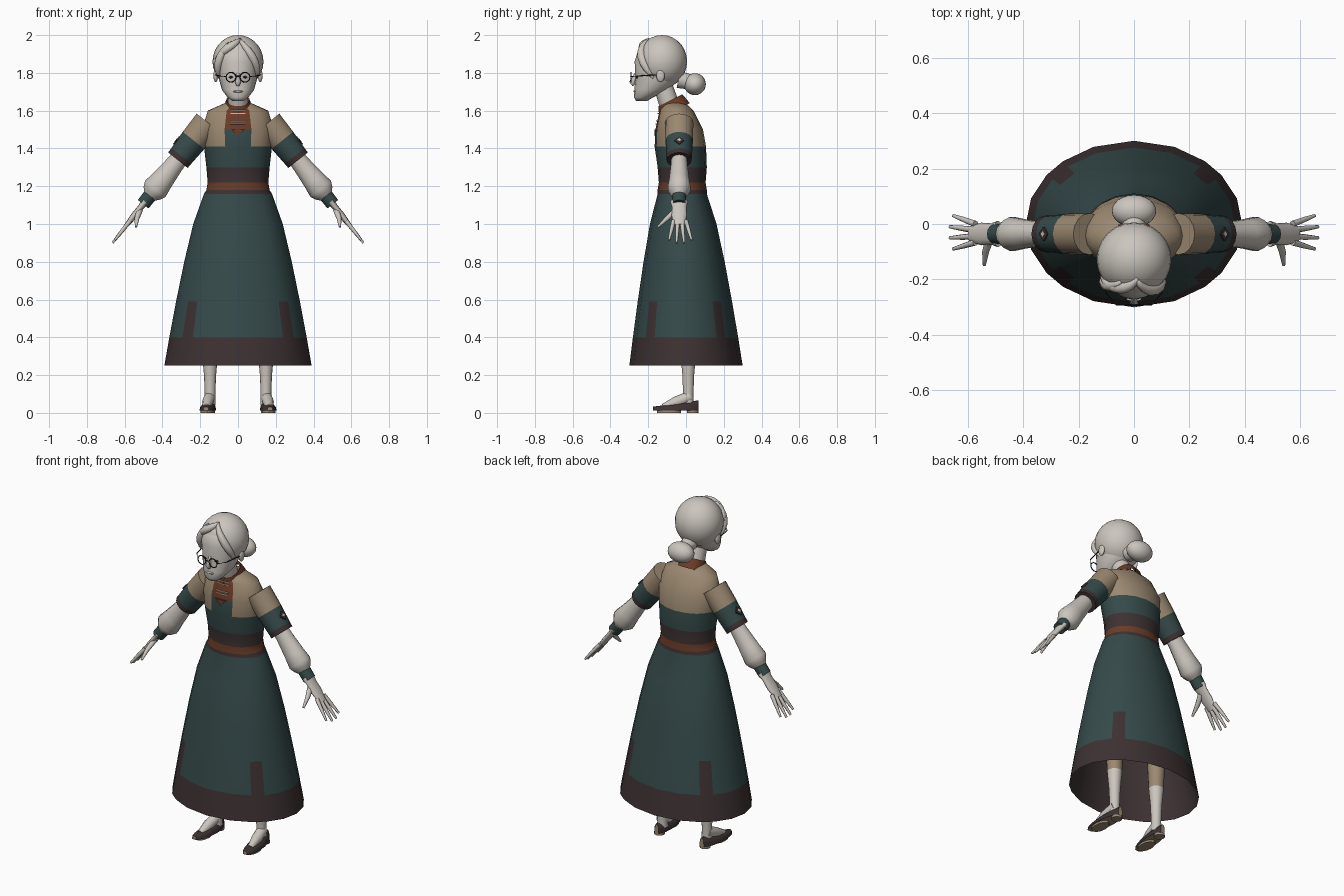
import bpy, bmesh
from math import radians, sin, cos, pi, tau
from mathutils import Matrix, Vector

cube = bpy.data.objects.get("Cube")
if cube:
    bpy.data.objects.remove(cube, do_unlink=True)


def material(name, *rgb):
    mat = bpy.data.materials.new(name)
    mat.use_nodes = True
    mat.diffuse_color = (*rgb, 1)
    mat.node_tree.nodes["Principled BSDF"].inputs["Base Color"].default_value = (*rgb, 1)
    return mat


IVORY = material("ivory", .6, .56, .51)
TEAL = material("dark teal", .036, .068, .068)
BROWN = material("dark brown", .046, .031, .032)
TAN = material("tan", .33, .25, .165)
RUST = material("rust", .15, .045, .02)
CHARCOAL = material("charcoal", .02, .02, .02)


def add_object(name, bm, materials, mirror, angle):
    """Turn a bmesh into a shaded object, mirrored to the other side if asked."""
    bmesh.ops.recalc_face_normals(bm, faces=bm.faces)
    mesh = bpy.data.meshes.new(name)
    bm.to_mesh(mesh)
    bm.free()
    for mat in materials:
        mesh.materials.append(mat)
    obj = bpy.data.objects.new(name, mesh)
    bpy.context.collection.objects.link(obj)
    bpy.ops.object.select_all(action="DESELECT")
    obj.select_set(True)
    bpy.context.view_layer.objects.active = obj
    bpy.ops.object.shade_smooth_by_angle(angle=radians(angle))
    if mirror:
        obj.modifiers.new("mirror", "MIRROR")


def loft(name, rings, materials, rule=None, mirror=False, caps=(0, -1), angle=50):
    """Skin a list of point rings; rule(centre, ring, column) picks the material."""
    bm = bmesh.new()
    rows = [[bm.verts.new(point) for point in ring] for ring in rings]
    for i, (low, high) in enumerate(zip(rows, rows[1:])):
        for j in range(len(low)):
            face = bm.faces.new((low[j - 1], low[j], high[j], high[j - 1]))
            if rule:
                face.material_index = rule(face.calc_center_median(), i, j)
    for cap in caps:
        face = bm.faces.new(rows[cap])
        if rule:
            face.material_index = rule(face.calc_center_median(), len(rows) - 2 if cap else 0, 0)
    add_object(name, bm, materials, mirror, angle)


def tube(name, path, radii, materials, rule=None, mirror=False, sides=12, wide=1, angle=50):
    """Tube along a path; wide stretches the second axis of its section."""
    path = [Vector(point) for point in path]
    rings = []
    for i, (point, radius) in enumerate(zip(path, radii)):
        axis = (path[min(i + 1, len(path) - 1)] - path[max(i - 1, 0)]).normalized()
        u = axis.cross(Vector((1, 0, 0) if abs(axis.y) > .9 else (0, 1, 0))).normalized()
        v = u.cross(axis) * wide
        turns = [tau * k / sides for k in range(sides)]
        rings.append([point + (u * cos(a) + v * sin(a)) * radius for a in turns])
    loft(name, rings, materials, rule, mirror, angle=angle)


def ball(name, location, scale, mat, mirror=False):
    bm = bmesh.new()
    matrix = Matrix.LocRotScale(Vector(location), None, Vector(scale))
    bmesh.ops.create_uvsphere(bm, u_segments=24, v_segments=14, radius=1, matrix=matrix)
    add_object(name, bm, [mat], mirror, 80)


# Columns around the body, spaced so the hem tabs and front panel fall between edges
quarter = [0, 18, 36, 49, 68]
half_turn = quarter + [90] + [180 - a for a in quarter[:0:-1]]
TURNS = [radians(a) for a in half_turn + [180 + a for a in half_turn]]


def body_ring(z, width, depth, middle):
    return [(width * cos(a), middle + depth * sin(a), z) for a in TURNS]


# Dress: flared skirt, pinched belt and bodice
def skirt_ring(z, inset=0):
    flare = ((1.16 - z) / .91) ** .75
    return body_ring(z, .18 + .21 * flare - inset, .13 + .17 * flare - inset, .02 * flare - .02)


def belt_ring(z):
    pinch = 2 * (z - 1.24) ** 2
    return body_ring(z, .16 + pinch, .123 + pinch, -.02)


HEM, TAB_TOP, BELT, STRIPE, BELT_TOP, YOKE, PANEL = .4, .59, 1.16, 1.18, 1.3, 1.41, 1.5
STRIPE_TOP = 1.22


def dress_colour(centre, ring, column):
    z = centre.z
    is_tab = column % 5 == 3
    if z < HEM or (z < TAB_TOP and is_tab):
        return 1
    if z < BELT or BELT_TOP < z < YOKE:
        return 0
    if z < BELT_TOP:
        return 3 if STRIPE < z < STRIPE_TOP else 1
    if column in (15, 16):
        return 3 if z > PANEL else 0
    return 2


dress = [skirt_ring(z) for z in (.25, HEM, TAB_TOP, .8, 1, BELT)]
dress += [belt_ring(z) for z in (STRIPE, STRIPE_TOP, BELT_TOP)]
dress += [body_ring(YOKE, .18, .136, -.03), body_ring(PANEL, .19, .126, -.036),
          body_ring(1.6, .16, .09, -.05), body_ring(1.64, .07, .06, -.06)]
loft("dress", dress, [TEAL, BROWN, TAN, RUST], dress_colour, caps=[-1])
lining = [skirt_ring(.25)] + [skirt_ring(z, .012) for z in (HEM, TAB_TOP, .8, 1)]
loft("skirt_lining", lining, [BROWN], caps=[-1])

# Front panel point and cord fastenings
point = [(-.035, PANEL), (.035, PANEL), (0, PANEL - .035)]
loft("panel_point", [[(x, y, z) for x, z in point] for y in (-.16, -.168)], [RUST])
for step in (.03, .045, .085, .1):
    y, z = .22 * step - .166, PANEL + step
    cord = [(-.04, y + .006, z), (0, y, z), (.04, y + .006, z)]
    tube("cord_fastening", cord, [.003] * 3, [IVORY], sides=6)


# Collar leaning forward with the neck
def collar_ring(radius, middle, z):
    return [(radius * cos(a), middle + radius * sin(a), z + radius * sin(a) / 2) for a in TURNS]


collar = [collar_ring(.08, -.06, 1.6), collar_ring(.07, -.075, 1.635),
          collar_ring(.062, -.083, 1.655), collar_ring(.055, -.083, 1.65)]
loft("collar", collar, [RUST], caps=[])
tube("neck", [(0, -.07, 1.58), (0, -.125, 1.74)], [.054, .05], [IVORY], sides=16)

# Head
head = [body_ring(1.652, .03, .03, -.235), body_ring(1.67, .055, .05, -.225),
        body_ring(1.71, .085, .09, -.183), body_ring(1.78, .105, .125, -.143),
        body_ring(1.86, .114, .13, -.142), body_ring(1.91, .105, .115, -.142),
        body_ring(1.95, .08, .08, -.14)]
loft("head", head, [IVORY], angle=80)
tube("nose", [(0, -.262, 1.8), (0, -.286, 1.75), (0, -.275, 1.735)], [.007, .015, .01],
     [IVORY], sides=8, angle=80)
ball("lips", (0, -.271, 1.702), (.027, .008, .006), IVORY)
ball("ears", (.118, -.135, 1.785), (.012, .022, .034), IVORY, True)
ball("eyes", (.037, -.259, 1.777), (.013, .005, .006), CHARCOAL, True)

# Hair: cap, swept locks and bun
CROWN, CAP = Vector((0, -.127, 1.86)), Vector((.135, .133, .14))
ball("hair_cap", CROWN, CAP, IVORY)


def on_cap(turn, rise):
    a, b = radians(turn), radians(rise)
    return CROWN + CAP * Vector((cos(a) * cos(b), sin(a) * cos(b), sin(b)))


STEPS = [k / 8 for k in range(9)]
for start, end in (((-85, 58), (-25, -40)), ((-80, 58), (-150, 5)), ((-120, 45), (-155, -40))):
    ends = Vector(start), Vector(end)
    tube("hair_lock", [on_cap(*ends[0].lerp(ends[1], t)) for t in STEPS],
         [.006 + .016 * sin(pi * t) for t in STEPS], [IVORY], angle=80)
tube("bun_tie", [(0, -.04, 1.765), (0, .03, 1.75)], [.045, .04], [IVORY])
ball("hair_bun", (0, .047, 1.74), (.08, .058, .058), IVORY)

# Spectacles
circle = [tau * k / 20 for k in range(21)]
tube("spectacle_rims", [(.037 + .026 * cos(a), -.291, 1.777 + .026 * sin(a)) for a in circle],
     [.003] * len(circle), [CHARCOAL], mirror=True, sides=6)
tube("spectacle_bridge", [(-.012, -.293, 1.782), (.012, -.293, 1.782)], [.003] * 2, [CHARCOAL], sides=6)
tube("spectacle_temples", [(.063, -.29, 1.78), (.1, -.25, 1.784), (.12, -.15, 1.79)],
     [.003] * 3, [CHARCOAL], mirror=True, sides=6)


# Arms hang along one sloping line
def arm(x, y=-.036):
    return Vector((x, y, 1.74 - 1.265 * x))


def arm_tube(name, sections, materials, rule=None, **options):
    path = [arm(x) for x in sections]
    tube(name, path, sections.values(), materials, rule, mirror=True, **options)


arm_tube("short_sleeves", {.16: .075, .235: .073, .3: .067, .318: .066}, [TAN, TEAL, BROWN],
         lambda centre, ring, column: ring, sides=16)
arm_tube("blouse_sleeves", {.29: .045, .34: .05, .4: .06, .438: .069, .456: .055, .47: .036},
         [IVORY], sides=14, wide=.9)
arm_tube("cuffs", {.465: .037, .502: .036}, [TEAL], sides=14)

# Diamond emblem on each sleeve
outward = Vector((.785, 0, .62))
for name, size, top, mat in (("emblems", .026, .074, BROWN), ("emblem_centres", .011, .076, IVORY)):
    tube(name, [arm(.27) + outward * r for r in (.067, top)], [size] * 2, [mat], mirror=True, sides=4)

# Hands with fanned fingers
arm_tube("palms", {.49: .02, .515: .016, .55: .017, .59: .012}, [IVORY], wide=2.4, angle=80)
for k in range(4):
    root, tip = arm(.572, -.022 * k), arm(.67 - .012 * abs(k - 1.5), .03 - .04 * k)
    tube("fingers", [root, root.lerp(tip, .5), tip], [.012, .01, .006], [IVORY],
         mirror=True, sides=8, angle=80)
tube("thumbs", [(.52, -.05, 1.075), (.535, -.1, 1.03), (.54, -.148, .985)], [.017, .013, .006],
     [IVORY], mirror=True, sides=8, angle=80)

# Legs and feet
leg = {.04: .03, .1: .028, .2: .032, .31: .042, .9: .07}
tube("legs", [(.148, .012, z) for z in leg], leg.values(), [IVORY, TAN],
     lambda centre, ring, column: int(centre.z > .31), True, sides=14)
tube("feet", [(.15, .02, .085), (.16, -.05, .058), (.167, -.12, .03)], [.03, .03, .018],
     [IVORY], mirror=True, angle=80)


# Flat shoes with a thin sole and heel
def shoe_ring(t):
    width, height = .043 * sin(pi * t) ** .4, .055 - .035 * t
    arch = [pi * k / 8 for k in range(9)]
    return [(.15 + .02 * t + width * cos(a), .07 - .25 * t, .012 + height * abs(sin(a)) ** .6)
            for a in arch]


loft("shoes", [shoe_ring(t) for t in (.02, .08, .2, .4, .6, .8, .92, .98)], [BROWN, TAN],
     lambda centre, ring, column: int(column == 0), True)
for name, x, y, radius, wide in (("heels", .152, .035, .03, 1), ("soles", .164, -.09, .035, 1.8)):
    tube(name, [(x, y, 0), (x, y, .013)], [radius] * 2, [TAN], mirror=True, wide=wide)
